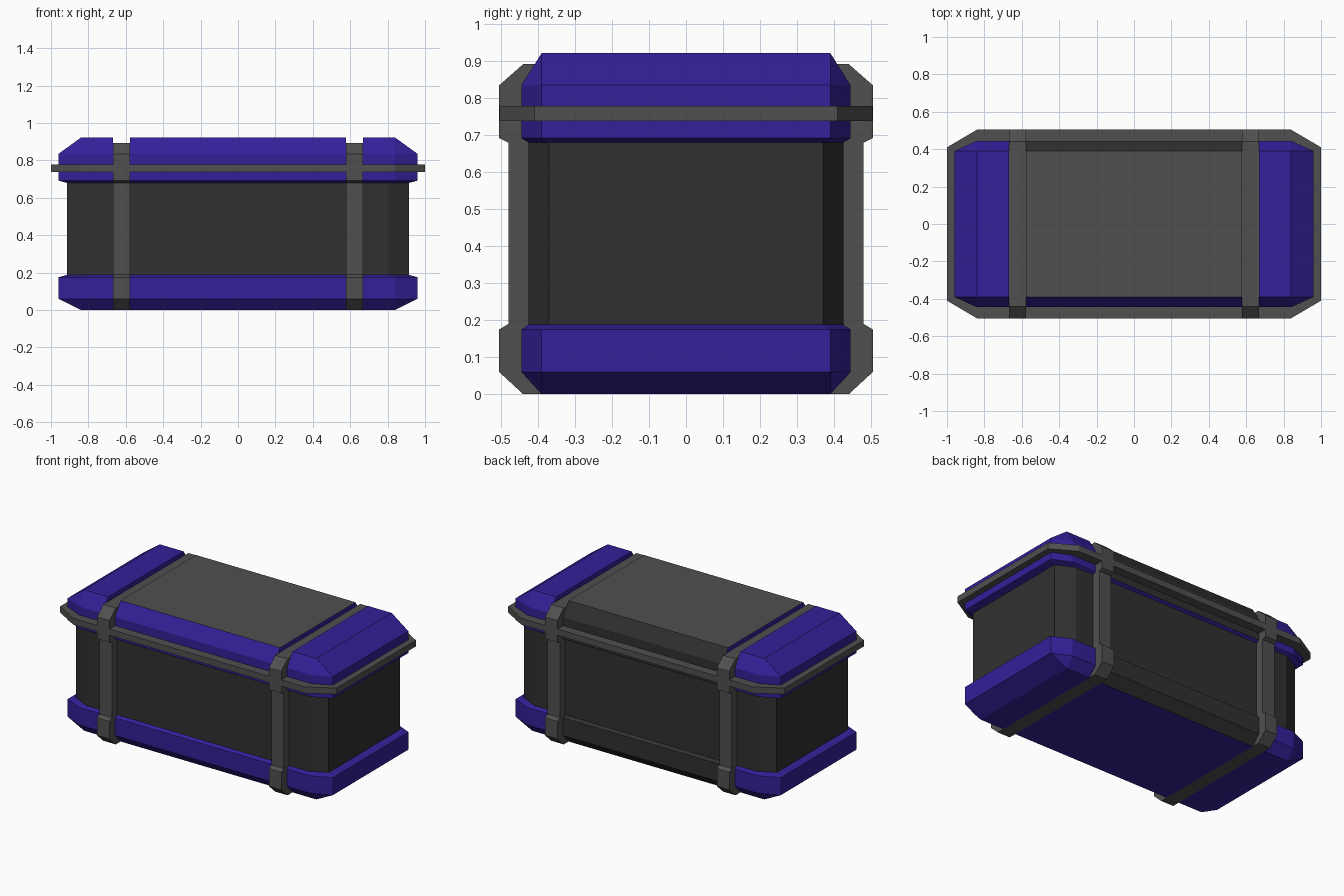
import bpy, bmesh

if "Cube" in bpy.data.objects:
    bpy.data.objects.remove(bpy.data.objects["Cube"])


def material(name, rgb):
    m = bpy.data.materials.new(name)
    m.diffuse_color = (*rgb, 1)
    m.use_nodes = True
    m.node_tree.nodes["Principled BSDF"].inputs["Base Color"].default_value = m.diffuse_color
    return m


BLUE = material("blue", (0.035, 0.014, 0.32))
GREY = material("mid_grey", (0.08, 0.08, 0.08))
DARK = material("dark_grey", (0.03, 0.03, 0.03))


def finish(bm, name, mats, paint=None):
    bmesh.ops.recalc_face_normals(bm, faces=bm.faces)
    bm.normal_update()
    if paint:
        for f in bm.faces:
            f.material_index = paint(f.normal)
    mesh = bpy.data.meshes.new(name)
    bm.to_mesh(mesh)
    bm.free()
    for m in mats:
        mesh.materials.append(m)
    obj = bpy.data.objects.new(name, mesh)
    bpy.context.collection.objects.link(obj)


def octagon(hx, hy, cx, cy):
    """Rectangle with cut corners; cx, cy are where the straight sides end."""
    return [(hx, -cy), (hx, cy), (cx, hy), (-cx, hy),
            (-hx, cy), (-hx, -cy), (-cx, -hy), (cx, -hy)]


def loft(name, sections, mats, x_range=None, paint=None):
    """Stack octagon sections (z, outline), optionally trimmed to an x range."""
    bm = bmesh.new()
    rings = [[bm.verts.new((x, y, z)) for x, y in octagon(*o)] for z, o in sections]
    for a, b in zip(rings, rings[1:]):
        for i in range(8):
            j = (i + 1) % 8
            bm.faces.new((a[i], a[j], b[j], b[i]))
    bm.faces.new(rings[0][::-1])
    bm.faces.new(rings[-1])
    bmesh.ops.remove_doubles(bm, verts=bm.verts, dist=0.0005)
    if x_range:
        for x, side in zip(x_range, (-1, 1)):
            cut = bmesh.ops.bisect_plane(
                bm, geom=bm.verts[:] + bm.edges[:] + bm.faces[:],
                plane_co=(x, 0, 0), plane_no=(side, 0, 0), clear_outer=True)
            edges = [e for e in cut["geom_cut"] if isinstance(e, bmesh.types.BMEdge)]
            bmesh.ops.holes_fill(bm, edges=edges, sides=0)
    finish(bm, name, mats, paint)


FULL = (0.96, 0.445, 0.84, 0.39)
FLAT = (0.84, 0.39, 0.84, 0.39)
BODY = (0.915, 0.425, 0.80, 0.37)
S0, S1 = 0.577, 0.667   # strap edges in x


def is_back(n):
    return n.y > 0.3 and n.z > -0.8


def paint_lid(n):
    return 1 if n.z > 0.95 else 2 if is_back(n) else 0


def paint_base(n):
    return 2 if is_back(n) else 0


# Box body and the rim band round the lid
loft("body", [(0.1, BODY), (0.75, BODY)], [DARK])
RIM = (1.0, 0.504, 0.84, 0.41)
loft("rim_band", [(0.738, RIM), (0.779, RIM)], [GREY])

# Base and lid, each split in three by the straps
base = [(0, FLAT), (0.06, FULL), (0.175, FULL), (0.188, BODY)]
lid = [(0.68, BODY), (0.692, FULL), (0.835, FULL), (0.922, FLAT)]
mats = [BLUE, GREY, DARK]
for part, sections, paint in (("base", base, paint_base), ("lid", lid, paint_lid)):
    loft(part + "_left", sections, mats, (-2, -S1))
    loft(part + "_middle", sections, mats, (-S0, S0), paint)
    loft(part + "_right", sections, mats, (S1, 2))

# Straps: one yz profile, mirrored front to back and extruded across the width
half = [(0.44, 0), (0.505, 0.06), (0.505, 0.175), (0.48, 0.19),
        (0.48, 0.68), (0.505, 0.692), (0.505, 0.835), (0.44, 0.892)]
profile = half + [(-y, z) for y, z in reversed(half)]
for name, x in (("strap_left", -S1), ("strap_right", S0)):
    bm = bmesh.new()
    face = bm.faces.new([bm.verts.new((x, y, z)) for y, z in profile])
    out = bmesh.ops.extrude_face_region(bm, geom=[face], use_keep_orig=True)
    verts = [v for v in out["geom"] if isinstance(v, bmesh.types.BMVert)]
    bmesh.ops.translate(bm, verts=verts, vec=(S1 - S0, 0, 0))
    finish(bm, name, [GREY])
